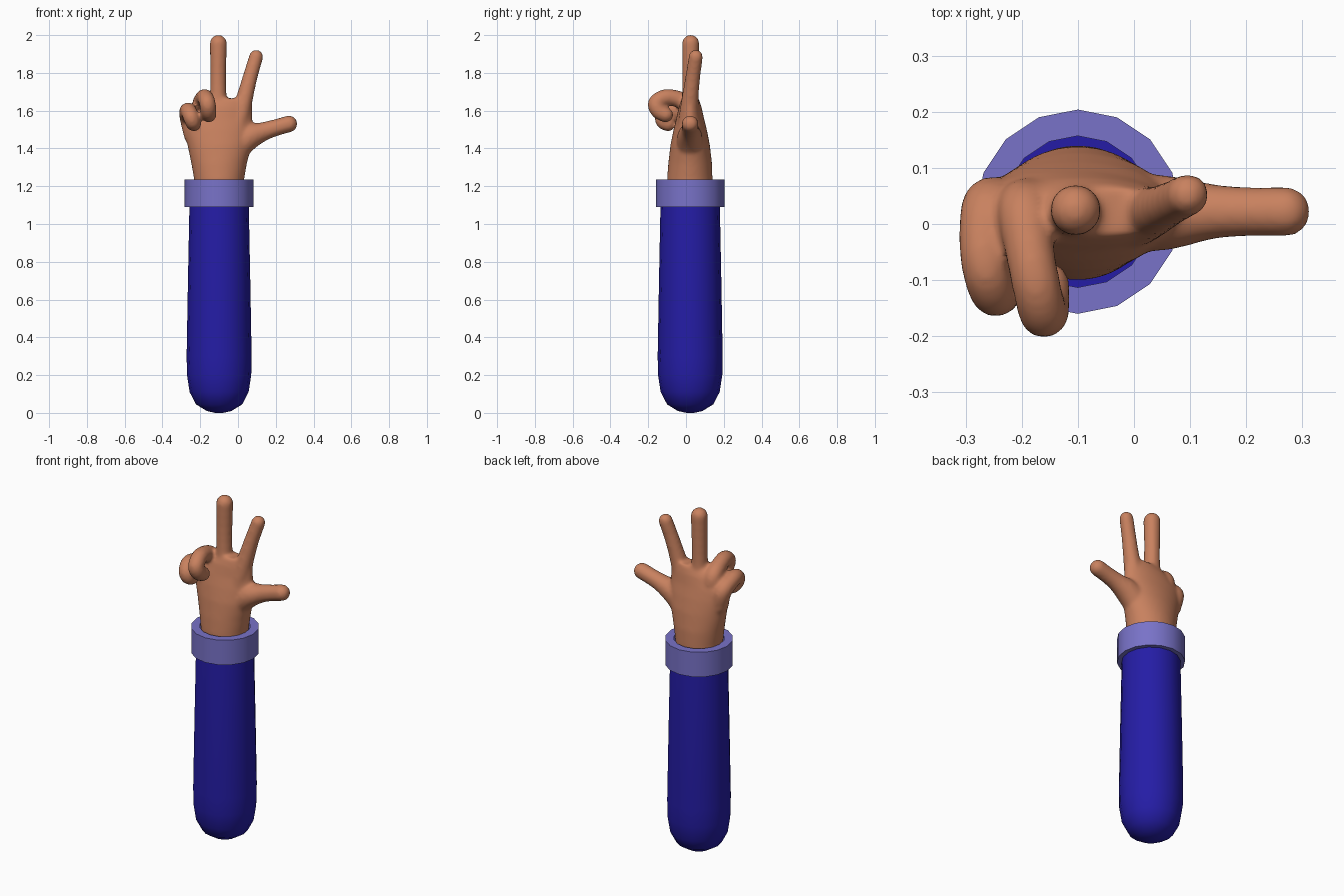
import bpy, bmesh, math
from mathutils import Vector, Matrix

if "Cube" in bpy.data.objects:
    bpy.data.objects.remove(bpy.data.objects["Cube"])

CX, CY = -0.10, 0.022  # arm axis


def material(name, rgb):
    m = bpy.data.materials.new(name)
    m.diffuse_color = (*rgb, 1)
    m.use_nodes = True
    m.node_tree.nodes["Principled BSDF"].inputs["Base Color"].default_value = m.diffuse_color
    return m


def make_object(name, bm, mat):
    bmesh.ops.recalc_face_normals(bm, faces=bm.faces)
    me = bpy.data.meshes.new(name)
    bm.to_mesh(me)
    bm.free()
    ob = bpy.data.objects.new(name, me)
    bpy.context.collection.objects.link(ob)
    me.materials.append(mat)
    return ob


def loft(bm, rings, sides, closed=False):
    """Stack of ellipses (z, x, y, rx, ry); capped, or joined end to end."""
    loops = []
    for z, x, y, rx, ry in rings:
        loops.append([bm.verts.new((x + rx * math.cos(a), y + ry * math.sin(a), z))
                      for a in (math.tau * i / sides for i in range(sides))])
    pairs = list(zip(loops, loops[1:]))
    if closed:
        pairs.append((loops[-1], loops[0]))
    for lo, hi in pairs:
        for i in range(sides):
            j = (i + 1) % sides
            bm.faces.new((lo[i], lo[j], hi[j], hi[i]))
    if not closed:
        bm.faces.new(loops[0][::-1])
        bm.faces.new(loops[-1])


def digit(bm, points):
    """Rounded finger: closely spaced balls along a smooth path (x, y, z, r)."""
    p = [Vector(q) for q in points]
    p = [2 * p[0] - p[1]] + p + [2 * p[-1] - p[-2]]
    for a, b, c, d in zip(p, p[1:], p[2:], p[3:]):
        n = max(2, math.ceil((c - b).length / 0.012))
        for k in range(n + 1):
            t = k / n
            q = 0.5 * (2 * b + (c - a) * t + (2 * a - 5 * b + 4 * c - d) * t * t
                       + (3 * b - a - 3 * c + d) * t ** 3)
            bmesh.ops.create_icosphere(bm, subdivisions=3, radius=q[3],
                                       matrix=Matrix.Translation(q.to_3d()))


def smooth(ob, angle):
    bpy.ops.object.select_all(action='DESELECT')
    ob.select_set(True)
    bpy.context.view_layer.objects.active = ob
    bpy.ops.object.shade_smooth_by_angle(angle=math.radians(angle))


skin = material("skin", (0.58, 0.22, 0.114))
blue = material("sleeve_blue", (0.018, 0.012, 0.38))
lilac = material("cuff_lilac", (0.19, 0.17, 0.58))

# Sleeve with rounded lower end
bm = bmesh.new()
profile = [(0, 0.02), (0.01, 0.065), (0.045, 0.122), (0.11, 0.156), (0.2, 0.17),
           (0.3, 0.172), (0.7, 0.165), (1.1, 0.157), (1.15, 0.154)]
loft(bm, [(z, CX, CY, r, r) for z, r in profile], 16)
smooth(make_object("sleeve", bm, blue), 50)

# Cuff band
bm = bmesh.new()
loft(bm, [(z, CX, CY, r, r) for z, r in
          [(1.09, 0.135), (1.09, 0.182), (1.235, 0.182), (1.235, 0.135)]], 16, True)
smooth(make_object("cuff", bm, lilac), 30)

# Hand: palm and digits fused into one skin
bm = bmesh.new()
loft(bm, [(1.12, CX, 0.02, 0.125, 0.118), (1.24, CX, 0.02, 0.133, 0.12),
          (1.32, -0.10, 0.022, 0.147, 0.116), (1.42, -0.098, 0.022, 0.17, 0.104),
          (1.5, -0.105, 0.022, 0.182, 0.088), (1.56, -0.11, 0.022, 0.185, 0.073),
          (1.62, -0.085, 0.022, 0.16, 0.06), (1.665, -0.05, 0.022, 0.11, 0.045)], 48)
# Index, middle, ring, little finger and thumb
digit(bm, [(-0.005, 0.015, 1.52, 0.06), (0.028, 0.02, 1.64, 0.047),
           (0.062, 0.035, 1.77, 0.04), (0.096, 0.052, 1.885, 0.038)])
digit(bm, [(-0.105, 0.022, 1.5, 0.062), (-0.105, 0.022, 1.66, 0.046),
           (-0.105, 0.024, 1.8, 0.043), (-0.104, 0.025, 1.956, 0.046)])
digit(bm, [(-0.185, 0.03, 1.53, 0.052), (-0.195, 0.025, 1.62, 0.05),
           (-0.187, -0.04, 1.66, 0.045), (-0.174, -0.11, 1.67, 0.044),
           (-0.162, -0.158, 1.64, 0.044), (-0.157, -0.146, 1.6, 0.043),
           (-0.155, -0.108, 1.578, 0.041)])
digit(bm, [(-0.235, 0.03, 1.47, 0.052), (-0.258, 0.03, 1.555, 0.05),
           (-0.267, -0.03, 1.59, 0.046), (-0.262, -0.085, 1.598, 0.044),
           (-0.25, -0.121, 1.57, 0.043), (-0.24, -0.118, 1.542, 0.042),
           (-0.234, -0.095, 1.53, 0.04)])
digit(bm, [(-0.03, 0.02, 1.38, 0.07), (0.05, 0.02, 1.455, 0.068),
           (0.13, 0.022, 1.488, 0.051), (0.2, 0.022, 1.51, 0.045),
           (0.27, 0.022, 1.53, 0.045)])
hand = make_object("hand", bm, skin)
remesh = hand.modifiers.new("fuse", 'REMESH')
remesh.mode = 'VOXEL'
remesh.voxel_size = 0.009
remesh.use_smooth_shade = True
soften = hand.modifiers.new("soften", 'SMOOTH')
soften.factor = 0.5
soften.iterations = 10
